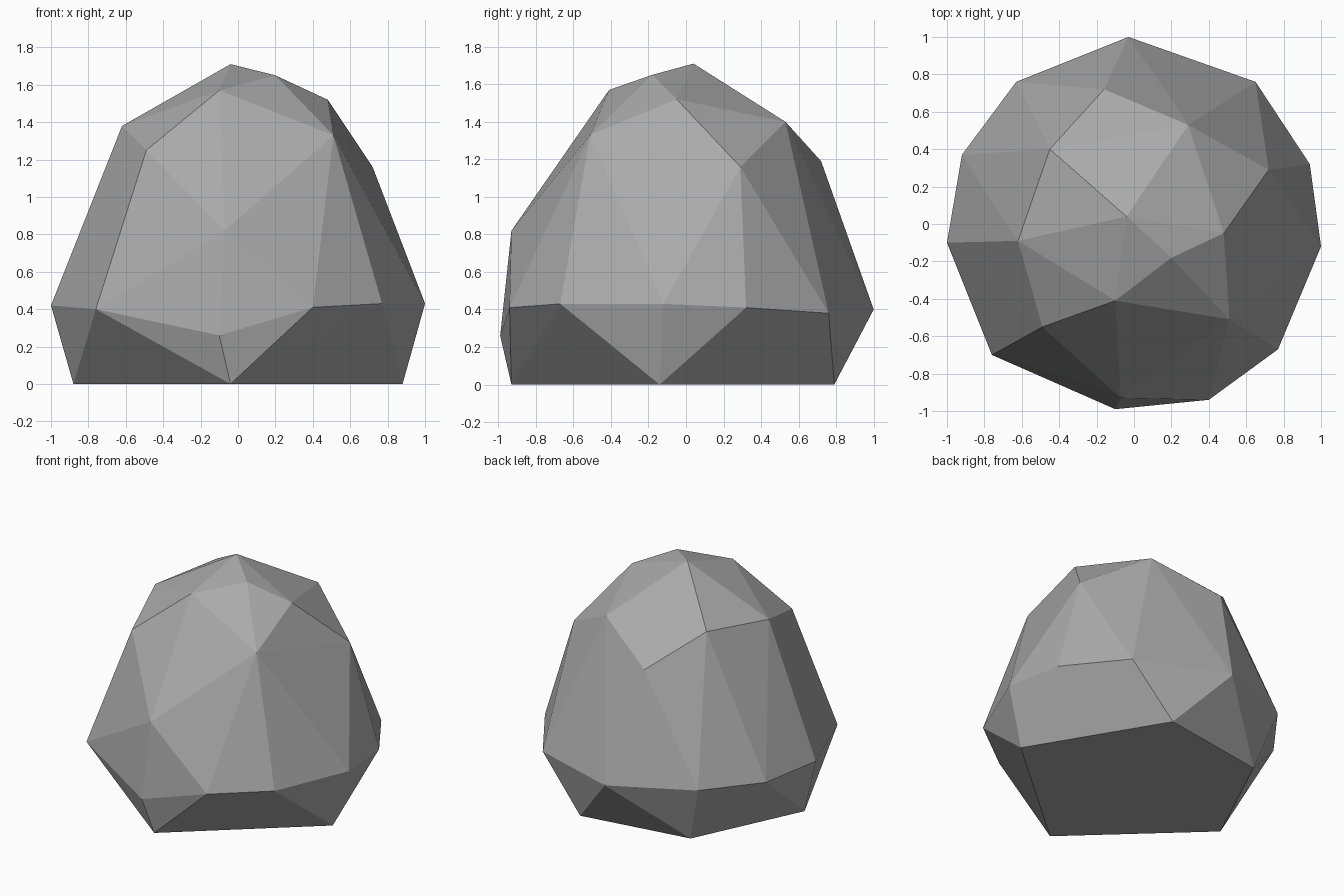
import bpy
import bmesh

# Remove the default cube only
default_cube = bpy.data.objects.get("Cube")
if default_cube:
    bpy.data.objects.remove(default_cube, do_unlink=True)


def flat_material(name, colour):
    """Plain single-colour material for viewport and render."""
    material = bpy.data.materials.new(name)
    material.use_nodes = True
    material.diffuse_color = colour
    shader = material.node_tree.nodes["Principled BSDF"]
    shader.inputs["Base Color"].default_value = colour
    shader.inputs["Roughness"].default_value = 1
    return material


def chiselled_stone(name, corner_rings, material):
    """Low-poly boulder: the convex skin stretched over rings of corners."""
    bm = bmesh.new()
    for ring in corner_rings:
        for corner in ring:
            bm.verts.new(corner)
    hull = bmesh.ops.convex_hull(bm, input=bm.verts)
    leftovers = {item for key in ("geom_interior", "geom_unused")
                 for item in hull[key] if isinstance(item, bmesh.types.BMVert)}
    bmesh.ops.delete(bm, geom=list(leftovers), context="VERTS")
    bmesh.ops.recalc_face_normals(bm, faces=bm.faces)
    mesh = bpy.data.meshes.new(name)
    bm.to_mesh(mesh)
    bm.free()
    mesh.materials.append(material)
    stone = bpy.data.objects.new(name, mesh)
    bpy.context.collection.objects.link(stone)
    return stone


# Flat underside, five corners
base = [(-.04, -.93, 0), (.88, -.14, 0), (.32, .79, 0),
        (-.5, .66, 0), (-.88, -.14, 0)]

# Widest girdle, with one low chip at the front
girdle = [(-.1, -.99, .26), (.4, -.94, .41), (.77, -.67, .43),
          (1, -.12, .43), (.94, .32, .41), (.65, .76, .38),
          (-.03, 1, .4), (-.63, .76, .43), (-.92, .37, .42),
          (-1, -.1, .42), (-.76, -.7, .4)]

# Sloping shoulder
shoulder = [(-.07, -.93, .82), (.51, -.51, 1.33), (.72, .29, 1.16),
            (-.16, .72, 1.19), (-.49, -.55, 1.25), (-.62, -.09, 1.38)]

# Crown facets and peak
crown = [(.48, -.05, 1.52), (.29, .53, 1.4), (-.45, .4, 1.43),
         (-.1, -.41, 1.57), (.2, -.18, 1.65), (-.04, .04, 1.71)]

stone_grey = flat_material("stone_grey", (.4, .4, .4, 1))
chiselled_stone("boulder", (base, girdle, shoulder, crown), stone_grey)
